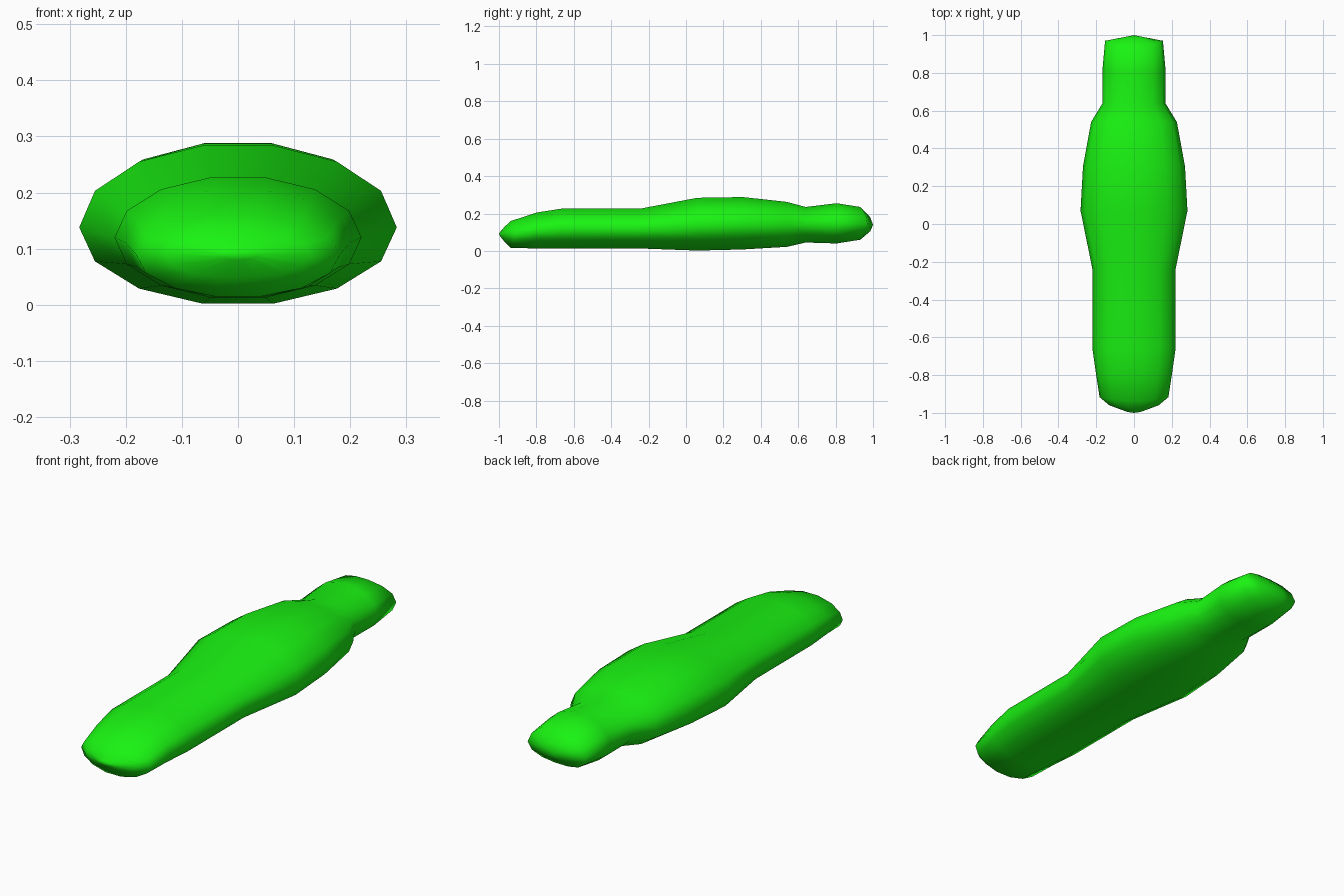
import bpy, bmesh, math

if "Cube" in bpy.data.objects:
    bpy.data.objects.remove(bpy.data.objects["Cube"])

SIDES = 14
TOP = math.cos(math.pi / SIDES)   # height of the flat top edge on a unit 14-gon

# Cross-sections: y, half width, bottom z, top z, mid z, y shift at the outer sides
SECTIONS = [
    (-0.995, 0.035, 0.080, 0.100, 0.090, 0.00),
    (-0.970, 0.130, 0.048, 0.130, 0.090, 0.01),
    (-0.937, 0.182, 0.015, 0.160, 0.090, 0.02),
    (-0.800, 0.200, 0.014, 0.205, 0.110, 0.00),
    (-0.660, 0.220, 0.013, 0.227, 0.120, 0.00),
    (-0.240, 0.220, 0.013, 0.227, 0.120, 0.00),
    (0.060, 0.283, 0.002, 0.284, 0.138, 0.01),
    (0.305, 0.270, 0.008, 0.288, 0.143, 0.00),
    (0.540, 0.227, 0.022, 0.262, 0.142, 0.00),
    (0.640, 0.166, 0.045, 0.235, 0.140, 0.00),
    (0.805, 0.168, 0.040, 0.255, 0.145, 0.00),
    (0.930, 0.153, 0.060, 0.235, 0.145, 0.04),
    (0.985, 0.075, 0.105, 0.180, 0.142, 0.00),
]


def add_ring(bm, y, w, low, high, mid, shift):
    ring = []
    for i in range(SIDES):
        a = 2 * math.pi * (i + 0.5) / SIDES
        s, c = math.sin(a), math.cos(a)
        reach = (high - mid if c > 0 else mid - low) / TOP
        ring.append(bm.verts.new((w * s, y + shift * s * s, mid + reach * c)))
    return ring


# Body: lofted rings closed by a fan at each end
bm = bmesh.new()
rings = [add_ring(bm, *sec) for sec in SECTIONS]
for a, b in zip(rings, rings[1:]):
    for i in range(SIDES):
        j = (i + 1) % SIDES
        bm.faces.new((a[i], a[j], b[j], b[i]))
for ring, tip in ((rings[0], (0, -1, 0.09)), (rings[-1], (0, 1, 0.14))):
    v = bm.verts.new(tip)
    for i in range(SIDES):
        bm.faces.new((ring[i], ring[(i + 1) % SIDES], v))
bmesh.ops.recalc_face_normals(bm, faces=bm.faces)
for f in bm.faces:
    f.smooth = True

mesh = bpy.data.meshes.new("body")
bm.to_mesh(mesh)
bm.free()
body = bpy.data.objects.new("body", mesh)
bpy.context.collection.objects.link(body)

# Bright green paint
green = bpy.data.materials.new("green")
green.diffuse_color = (0.01, 0.9, 0.006, 1)
green.use_nodes = True
green.node_tree.nodes["Principled BSDF"].inputs["Base Color"].default_value = green.diffuse_color
mesh.materials.append(green)
